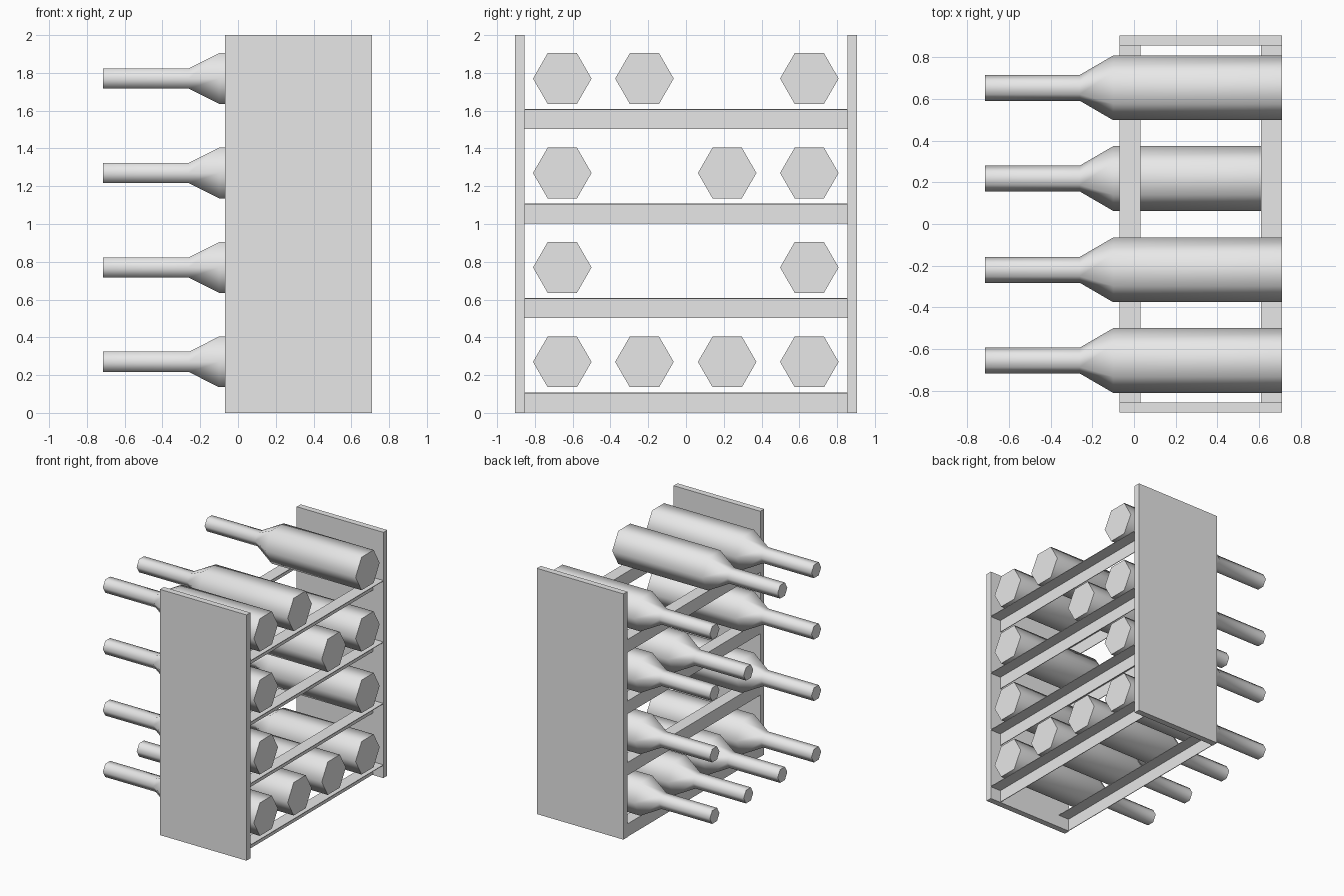
import bpy
import bmesh
import math

old = bpy.data.objects.get("Cube")
if old:
    bpy.data.objects.remove(old, do_unlink=True)

# One plain grey for everything
GREY = (0.8, 0.8, 0.8, 1.0)
grey = bpy.data.materials.new("plain_grey")
grey.use_nodes = True
grey.diffuse_color = GREY
grey.node_tree.nodes["Principled BSDF"].inputs["Base Color"].default_value = GREY


def add_object(name, bm):
    bmesh.ops.recalc_face_normals(bm, faces=bm.faces)
    mesh = bpy.data.meshes.new(name)
    bm.to_mesh(mesh)
    bm.free()
    mesh.materials.append(grey)
    obj = bpy.data.objects.new(name, mesh)
    bpy.context.collection.objects.link(obj)
    return obj


def add_prism(name, outline, y0, y1):
    """Extrude an (x, z) outline from y0 to y1."""
    bm = bmesh.new()
    face = bm.faces.new([bm.verts.new((x, y0, z)) for x, z in outline])
    grown = bmesh.ops.extrude_face_region(bm, geom=[face])["geom"]
    verts = [v for v in grown if isinstance(v, bmesh.types.BMVert)]
    bmesh.ops.translate(bm, verts=verts, vec=(0, y1 - y0, 0))
    return add_object(name, bm)


def add_bottle(name, y, z, sides=6):
    """Six-sided bottle lying along x, with its neck towards -x."""
    profile = [(0.71, 0.155), (-0.1, 0.155), (-0.26, 0.062), (-0.715, 0.062)]
    bm = bmesh.new()
    rings = []
    for x, r in profile:
        angles = [math.tau * i / sides for i in range(sides)]
        rings.append([bm.verts.new((x, y + r * math.cos(a), z + r * math.sin(a)))
                      for a in angles])
    for a, b in zip(rings, rings[1:]):
        for i in range(sides):
            j = (i + 1) % sides
            bm.faces.new((a[i], a[j], b[j], b[i]))
    bm.faces.new(rings[0])
    bm.faces.new(rings[-1])
    obj = add_object(name, bm)
    bpy.ops.object.select_all(action="DESELECT")
    obj.select_set(True)
    bpy.context.view_layer.objects.active = obj
    bpy.ops.object.shade_smooth_by_angle(angle=math.radians(70))


# Side panels
BACK, FRONT, INNER, OUTER = -0.07, 0.71, 0.855, 0.905
panel = [(BACK, 0), (FRONT, 0), (FRONT, 2), (BACK, 2)]
add_prism("right_panel", panel, -OUTER, -INNER)
add_prism("left_panel", panel, INNER, OUTER)

# Angle-section rails: upright web with a flange on top, two per shelf
SIZE, THICK = 0.105, 0.005
for level in range(4):
    z = 0.5 * level + 0.003
    top = z + SIZE
    for label, x in (("neck", BACK), ("base", FRONT - 0.1)):
        angle = [(x, z), (x + THICK, z), (x + THICK, top - THICK),
                 (x + 0.1, top - THICK), (x + 0.1, top), (x, top)]
        add_prism(f"{label}_rail_{level + 1}", angle, -INNER, INNER)

# Bottles: which slots are filled on each shelf, from -y to +y
slots = [-0.655, -0.22, 0.218, 0.653]
for level, filled in enumerate(["1111", "1001", "1011", "1101"]):
    for n, mark in enumerate(filled):
        if mark == "1":
            add_bottle(f"bottle_{level + 1}_{n + 1}", slots[n], 0.5 * level + 0.27)
